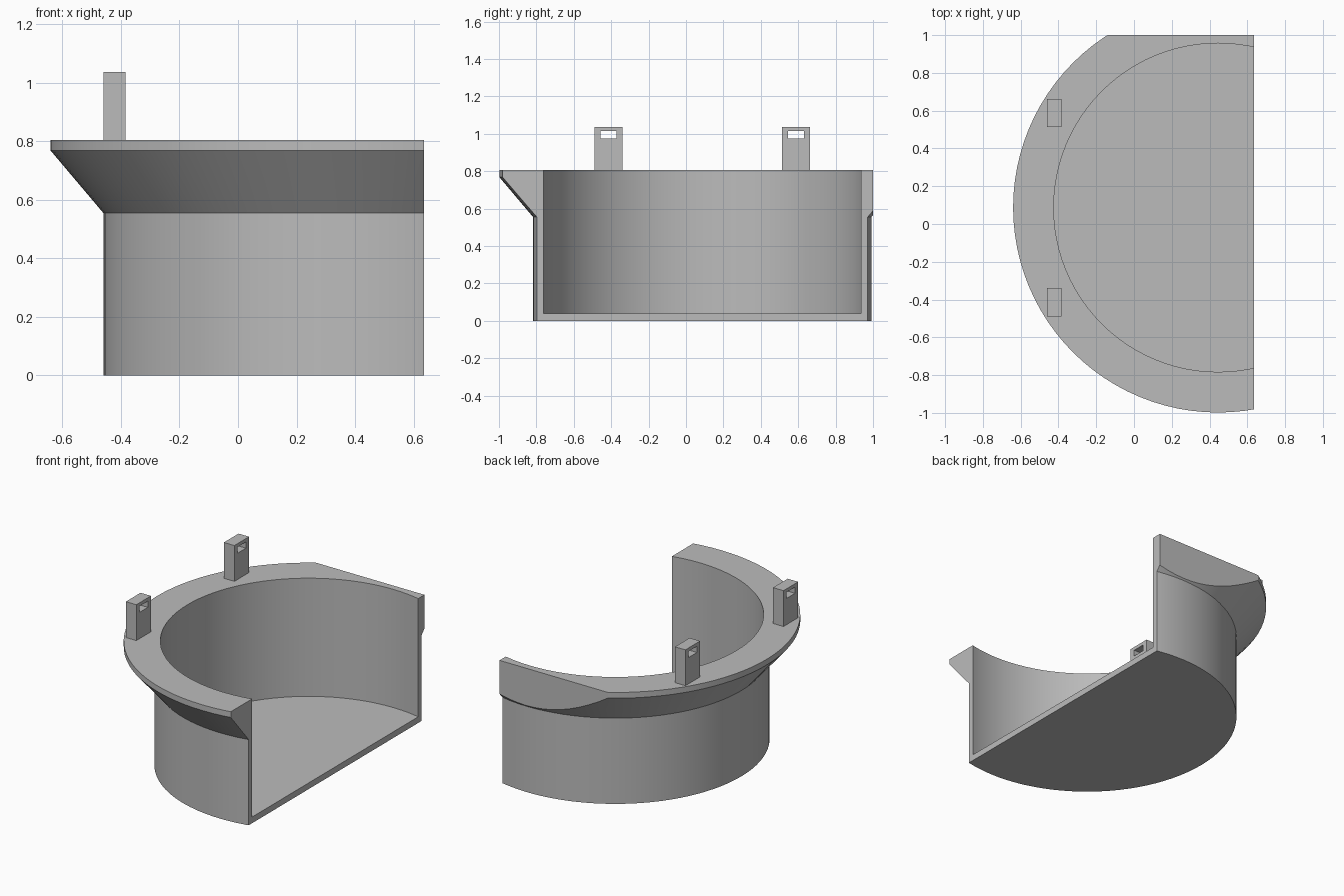
import bpy, bmesh
from mathutils import Vector

cube = bpy.data.objects.get("Cube")
if cube:
    bpy.data.objects.remove(cube, do_unlink=True)

GREY = (0.5, 0.5, 0.5, 1.0)
grey = bpy.data.materials.new("plain grey")
grey.use_nodes = True
grey.diffuse_color = GREY
grey.node_tree.nodes["Principled BSDF"].inputs["Base Color"].default_value = GREY

CENTRE = Vector((0.445, 0.087, 0.0))
SEGMENTS = 96
RIM_TOP = 0.805


def add_object(name, bm):
    bmesh.ops.recalc_face_normals(bm, faces=bm.faces)
    mesh = bpy.data.meshes.new(name)
    bm.to_mesh(mesh)
    bm.free()
    mesh.materials.append(grey)
    obj = bpy.data.objects.new(name, mesh)
    bpy.context.collection.objects.link(obj)
    return obj


def slice_off(bm, point, normal):
    """Remove everything beyond the plane and cap the opening."""
    cut = bmesh.ops.bisect_plane(
        bm, geom=bm.verts[:] + bm.edges[:] + bm.faces[:], dist=1e-5,
        plane_co=point, plane_no=normal, clear_outer=True)
    edges = [e for e in cut["geom_cut"] if isinstance(e, bmesh.types.BMEdge)]
    bmesh.ops.edgeloop_fill(bm, edges=edges)


# Flared bowl: closed wall profile as stacked rings, with a floor inside
wall = [(0.905, 0), (0.905, 0.555), (1.085, 0.768), (1.085, RIM_TOP),
        (0.87, RIM_TOP), (0.87, 0.04)]
bm = bmesh.new()
rings = []
for radius, z in wall:
    ring = bmesh.ops.create_circle(bm, segments=SEGMENTS, radius=radius)["verts"]
    bmesh.ops.translate(bm, verts=ring, vec=CENTRE + Vector((0, 0, z)))
    rings.append(ring)
for low, high in zip(rings, rings[1:]):
    for i in range(SEGMENTS):
        j = (i + 1) % SEGMENTS
        bm.faces.new((low[i], low[j], high[j], high[i]))
bm.faces.new(rings[0])
bm.faces.new(rings[-1])

# Flat at the back of the rim, then the open side
slice_off(bm, (0, 1.0, 0), (0, 1, 0))
slice_off(bm, (0.635, 0, 0), (1, 0, 0))
bowl = add_object("bowl", bm)
bpy.context.view_layer.objects.active = bowl
bowl.select_set(True)
bpy.ops.object.shade_smooth_by_angle(angle=0.35)


# Upright tabs: a square-holed frame extruded through its thickness
def add_tab(name, y):
    x0, x1 = -0.46, -0.385
    outer = (y - 0.075, y + 0.075, RIM_TOP, 1.037)
    hole = (y - 0.043, y + 0.043, 0.975, 1.015)
    bm = bmesh.new()

    def corners(box, x):
        a, b, low, high = box
        return [bm.verts.new((x, p, q))
                for p, q in ((a, low), (b, low), (b, high), (a, high))]

    loops = [corners(outer, x0), corners(outer, x1),
             corners(hole, x1), corners(hole, x0)]
    for k in range(4):
        a, b = loops[k], loops[(k + 1) % 4]
        for i in range(4):
            j = (i + 1) % 4
            bm.faces.new((a[i], a[j], b[j], b[i]))
    add_object(name, bm)


add_tab("front_tab", -0.415)
add_tab("back_tab", 0.588)
